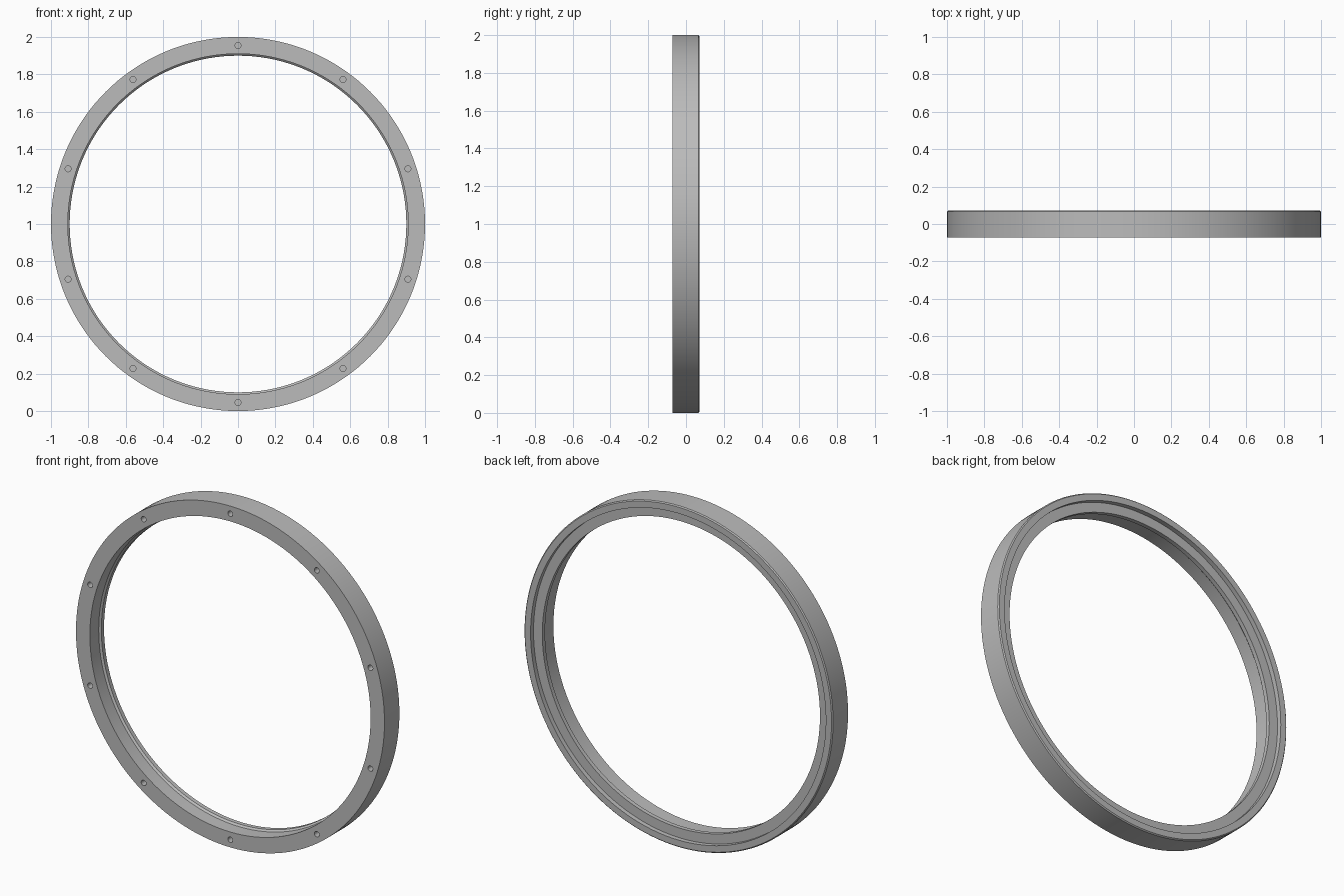
import bpy, bmesh, math
from mathutils import Matrix, Vector

cube = bpy.data.objects.get("Cube")
if cube:
    bpy.data.objects.remove(cube, do_unlink=True)

HALF = 0.072          # half the ring depth
SEGMENTS = 144
CENTRE = Vector((0, 0, 1))

grey = bpy.data.materials.new("plain grey")
grey.use_nodes = True
grey.diffuse_color = (0.5, 0.5, 0.5, 1)
grey.node_tree.nodes["Principled BSDF"].inputs["Base Color"].default_value = grey.diffuse_color


def add_object(name, bm):
    bmesh.ops.recalc_face_normals(bm, faces=bm.faces)
    mesh = bpy.data.meshes.new(name)
    bm.to_mesh(mesh)
    bm.free()
    mesh.materials.append(grey)
    obj = bpy.data.objects.new(name, mesh)
    bpy.context.collection.objects.link(obj)
    return obj


# Ring: stepped section (radius, depth) turned about the front-back axis
section = [
    (1.0, -HALF), (1.0, HALF - 0.006), (0.994, HALF),      # outer wall, rear chamfer
    (0.957, HALF), (0.957, HALF - 0.027),                  # rear rim and recess
    (0.90, HALF - 0.027), (0.90, HALF - 0.052),            # inner lip
    (0.91, HALF - 0.062), (0.91, -HALF),                   # lip chamfer, front bore
]
bm = bmesh.new()
verts = [bm.verts.new((0, y, 1 + r)) for r, y in section]
edges = [bm.edges.new((v, verts[i - 1])) for i, v in enumerate(verts)]
bmesh.ops.spin(bm, geom=verts + edges, cent=CENTRE, axis=(0, 1, 0),
               angle=math.tau, steps=SEGMENTS, use_merge=True)
bmesh.ops.remove_doubles(bm, verts=bm.verts, dist=1e-5)
ring = add_object("ring", bm)

# Ten blind screw holes in the front face
bm = bmesh.new()
for i in range(10):
    place = (Matrix.Translation(CENTRE)
             @ Matrix.Rotation(math.tau * i / 10, 4, "Y")
             @ Matrix.Translation((0, -HALF, 0.955))
             @ Matrix.Rotation(math.pi / 2, 4, "X"))
    bmesh.ops.create_cone(bm, cap_ends=True, segments=24, radius1=0.016,
                          radius2=0.016, depth=0.1, matrix=place)
cutter = add_object("hole_cutter", bm)
cutter.hide_render = True

cut = ring.modifiers.new("screw holes", "BOOLEAN")
cut.operation = "DIFFERENCE"
cut.solver = "EXACT"
cut.object = cutter

bpy.ops.object.select_all(action="DESELECT")
ring.select_set(True)
bpy.context.view_layer.objects.active = ring
bpy.ops.object.modifier_apply(modifier=cut.name)
bpy.data.objects.remove(cutter, do_unlink=True)
bpy.ops.object.shade_smooth_by_angle(angle=math.radians(30))
